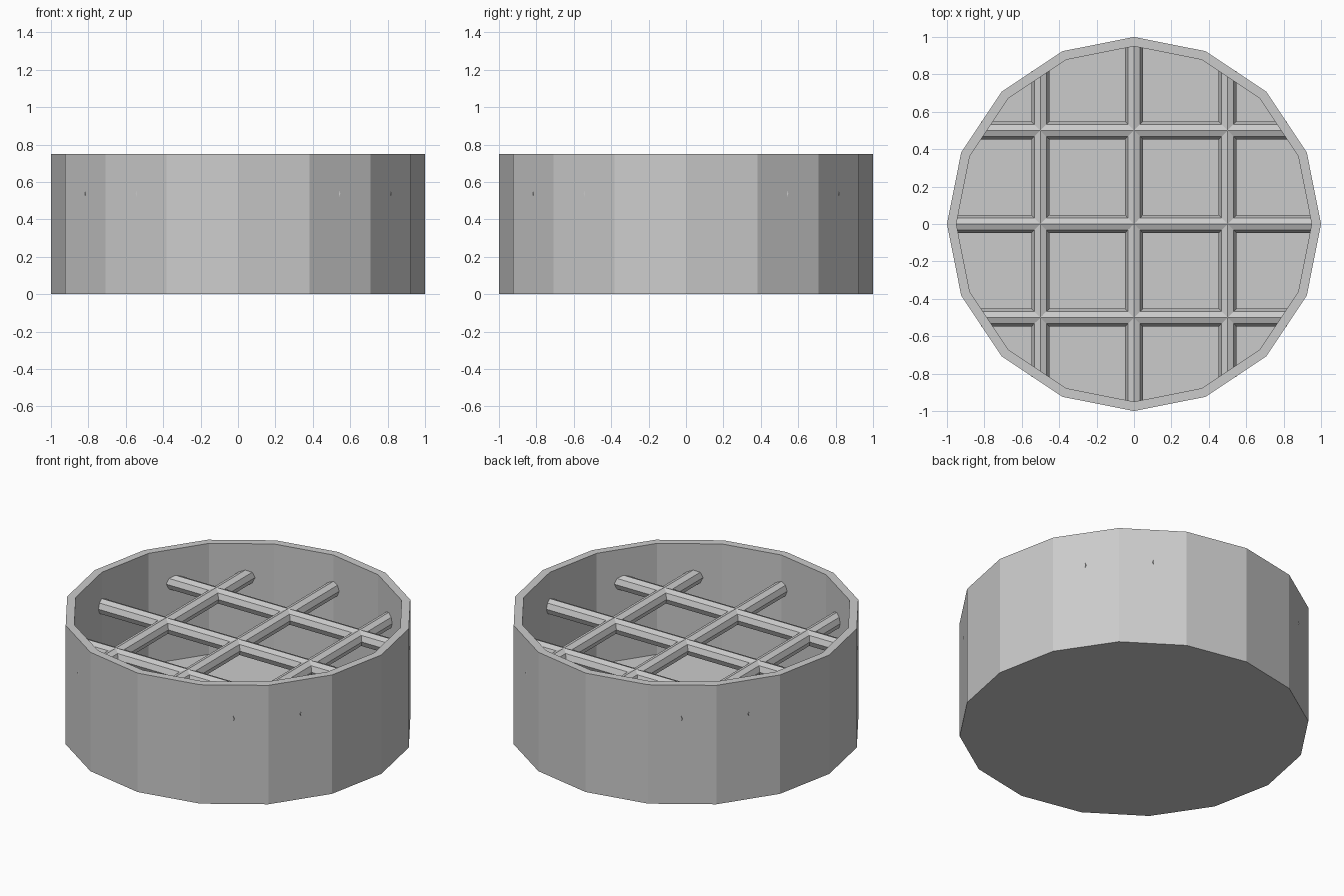
import bpy, bmesh
from math import pi, sin, cos

if "Cube" in bpy.data.objects:
    bpy.data.objects.remove(bpy.data.objects["Cube"])


def finish(name, bm):
    bmesh.ops.recalc_face_normals(bm, faces=bm.faces)
    mesh = bpy.data.meshes.new(name)
    bm.to_mesh(mesh)
    bm.free()
    obj = bpy.data.objects.new(name, mesh)
    bpy.context.collection.objects.link(obj)
    return obj


# Open 16-sided tub: outer wall, flat rim, inner wall and raised floor
SIDES = 16
bm = bmesh.new()
rings = []
for r, z in [(1, 0), (1, 0.75), (0.95, 0.75), (0.95, 0.05)]:
    rings.append([bm.verts.new((r * cos(2 * pi * i / SIDES),
                                r * sin(2 * pi * i / SIDES), z))
                  for i in range(SIDES)])
for a, b in zip(rings, rings[1:]):
    for i in range(SIDES):
        j = (i + 1) % SIDES
        bm.faces.new((a[i], a[j], b[j], b[i]))
bm.faces.new(rings[0])
bm.faces.new(rings[-1])
finish("tub", bm)


# Octagonal bars, each with an edge on top, set into the wall
def bar(name, offset, half_length, turn):
    bm = bmesh.new()
    ends = []
    for end in (-half_length, half_length):
        ends.append([bm.verts.new((end, 0.047 * cos(pi * i / 4),
                                   0.047 * sin(pi * i / 4)))
                     for i in range(8)])
    for i in range(8):
        j = (i + 1) % 8
        bm.faces.new((ends[0][i], ends[0][j], ends[1][j], ends[1][i]))
    for ring in ends:
        bm.faces.new(ring)
    obj = finish(name, bm)
    obj.rotation_euler.z = turn
    obj.location = (offset if turn else 0, 0 if turn else offset, 0.537)


# Three bars each way form the grid
for k in (-1, 0, 1):
    half = 0.819 if k else 0.97
    bar(f"cross_bar_{k + 2}", k * 0.5, half, 0)
    bar(f"long_bar_{k + 2}", k * 0.5, half, pi / 2)
